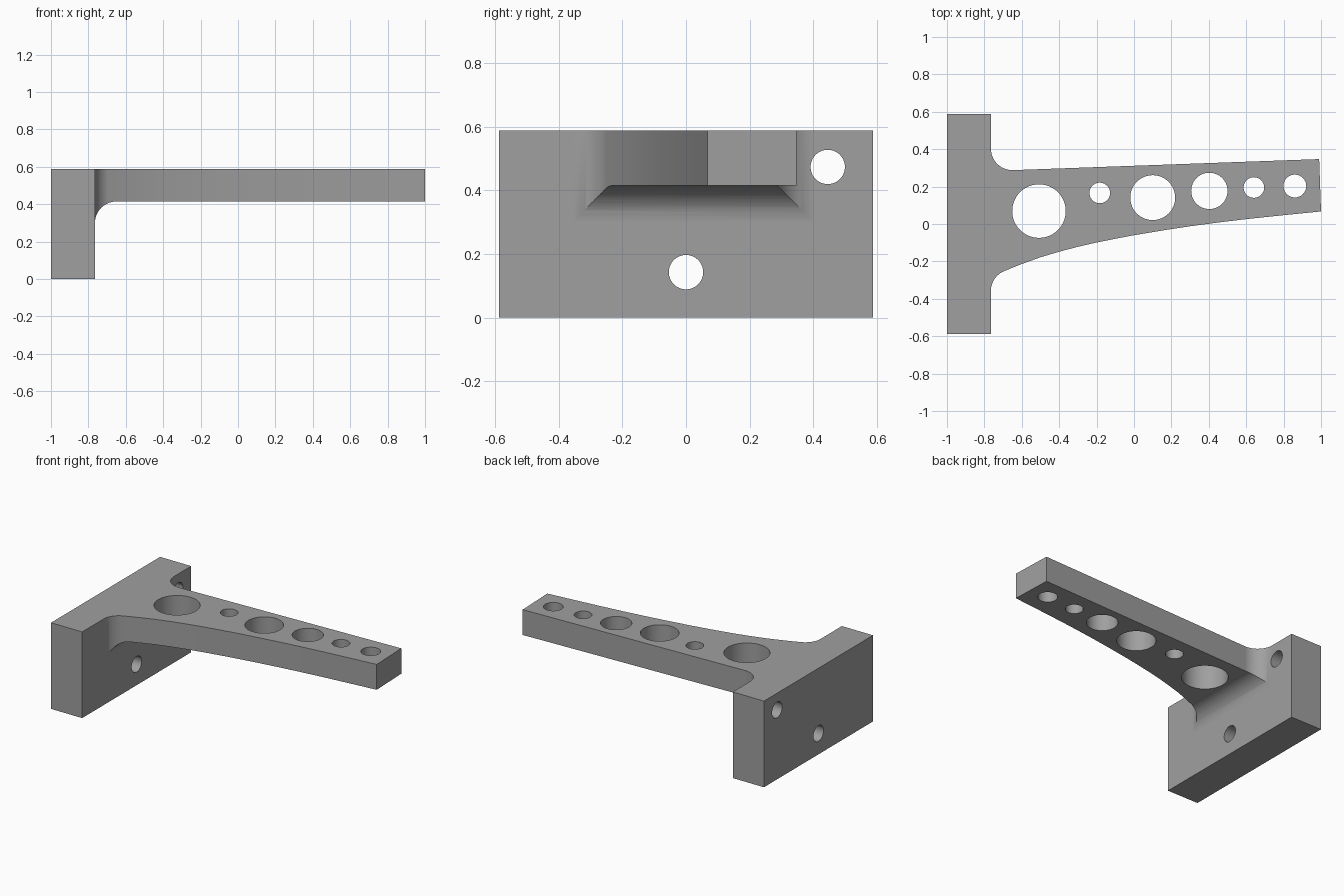
import bpy, bmesh, math
from mathutils import Matrix

if "Cube" in bpy.data.objects:
    bpy.data.objects.remove(bpy.data.objects["Cube"])

R = 0.115                  # fillet radius
FX = -0.65                 # x of all fillet centres
WALL = FX + R * math.cos(math.pi)   # inner face of the mounting plate
HALF, TOP, UNDER = 0.588, 0.588, 0.415


def arc(cx, cy, a0, a1, n=14):
    """Points on a fillet arc, angles in degrees."""
    pts = []
    for i in range(n + 1):
        a = math.radians(a0 + (a1 - a0) * i / n)
        pts.append((cx + R * math.cos(a), cy + R * math.sin(a)))
    return pts


def prism(name, pts, place, direction):
    """Extrude a closed 2D outline into a solid."""
    bm = bmesh.new()
    face = bm.faces.new([bm.verts.new(place(a, b)) for a, b in pts])
    ext = bmesh.ops.extrude_face_region(bm, geom=[face])
    verts = [g for g in ext["geom"] if isinstance(g, bmesh.types.BMVert)]
    bmesh.ops.translate(bm, verts=verts, vec=direction)
    bmesh.ops.recalc_face_normals(bm, faces=bm.faces)
    return to_object(name, bm)


def to_object(name, bm):
    mesh = bpy.data.meshes.new(name)
    bm.to_mesh(mesh)
    bm.free()
    obj = bpy.data.objects.new(name, mesh)
    bpy.context.collection.objects.link(obj)
    return obj


def cylinder(name, centre, radius, depth, axis):
    bm = bmesh.new()
    m = Matrix.Translation(centre)
    if axis == 'X':
        m = m @ Matrix.Rotation(math.pi / 2, 4, 'Y')
    bmesh.ops.create_cone(bm, cap_ends=True, segments=64, radius1=radius,
                          radius2=radius, depth=depth, matrix=m)
    return to_object(name, bm)


def boolean(target, cutter, operation):
    mod = target.modifiers.new(operation.lower(), 'BOOLEAN')
    mod.operation, mod.solver, mod.object = operation, 'EXACT', cutter
    bpy.context.view_layer.objects.active = target
    bpy.ops.object.modifier_apply(modifier=mod.name)
    bpy.data.objects.remove(cutter)


# Plan outline: mounting plate, lower fillet, curved edge, tip, straight edge, upper fillet
curved_edge = [(-0.65, -0.234), (-0.6, -0.214), (-0.5, -0.178), (-0.4, -0.148),
               (-0.3, -0.122), (-0.2, -0.099), (-0.1, -0.079), (0, -0.06),
               (0.15, -0.035), (0.3, -0.012), (0.45, 0.008), (0.6, 0.026),
               (0.8, 0.047)]
plan = ([(-1, HALF), (-1, -HALF), (WALL, -HALF)]
        + arc(FX, -0.358, 180, 114) + curved_edge
        + [(1.0, 0.067), (0.99, 0.347)]
        + arc(FX, 0.403, 272, 180) + [(WALL, HALF)])
bracket = prism("bracket", plan, lambda a, b: (a, b, 0), (0, 0, TOP))

# Side profile: trims the arm underside and leaves the fillet below it
side = ([(-1.2, -0.2), (WALL, -0.2)] + arc(FX, UNDER - R, 180, 90)
        + [(1.2, UNDER), (1.2, 0.8), (-1.2, 0.8)])
trim = prism("side_trim", side, lambda a, b: (a, -0.8, b), (0, 1.6, 0))
boolean(bracket, trim, 'INTERSECT')

# Lightening holes through the arm
for x, y, r in [(-0.508, 0.069, 0.143), (-0.183, 0.166, 0.055), (0.1, 0.141, 0.12),
                (0.403, 0.177, 0.097), (0.641, 0.195, 0.055), (0.86, 0.203, 0.061)]:
    boolean(bracket, cylinder("arm_hole", (x, y, 0.5), r, 0.6, 'Z'), 'DIFFERENCE')

# Bolt holes through the mounting plate
for y, z in [(0, 0.143), (0.446, 0.474)]:
    boolean(bracket, cylinder("bolt_hole", (-0.9, y, z), 0.054, 0.4, 'X'), 'DIFFERENCE')

# Plain grey finish
grey = bpy.data.materials.new("grey metal")
grey.diffuse_color = (0.35, 0.35, 0.35, 1)
grey.use_nodes = True
grey.node_tree.nodes["Principled BSDF"].inputs["Base Color"].default_value = grey.diffuse_color
bracket.data.materials.clear()
bracket.data.materials.append(grey)
for p in bracket.data.polygons:
    p.material_index = 0

# Smooth curved walls, sharp corners, flat large faces
bpy.ops.object.select_all(action='DESELECT')
bracket.select_set(True)
bpy.context.view_layer.objects.active = bracket
bpy.ops.object.shade_smooth_by_angle(angle=math.radians(30))
weighted = bracket.modifiers.new("weighted_normals", 'WEIGHTED_NORMAL')
weighted.keep_sharp = True
